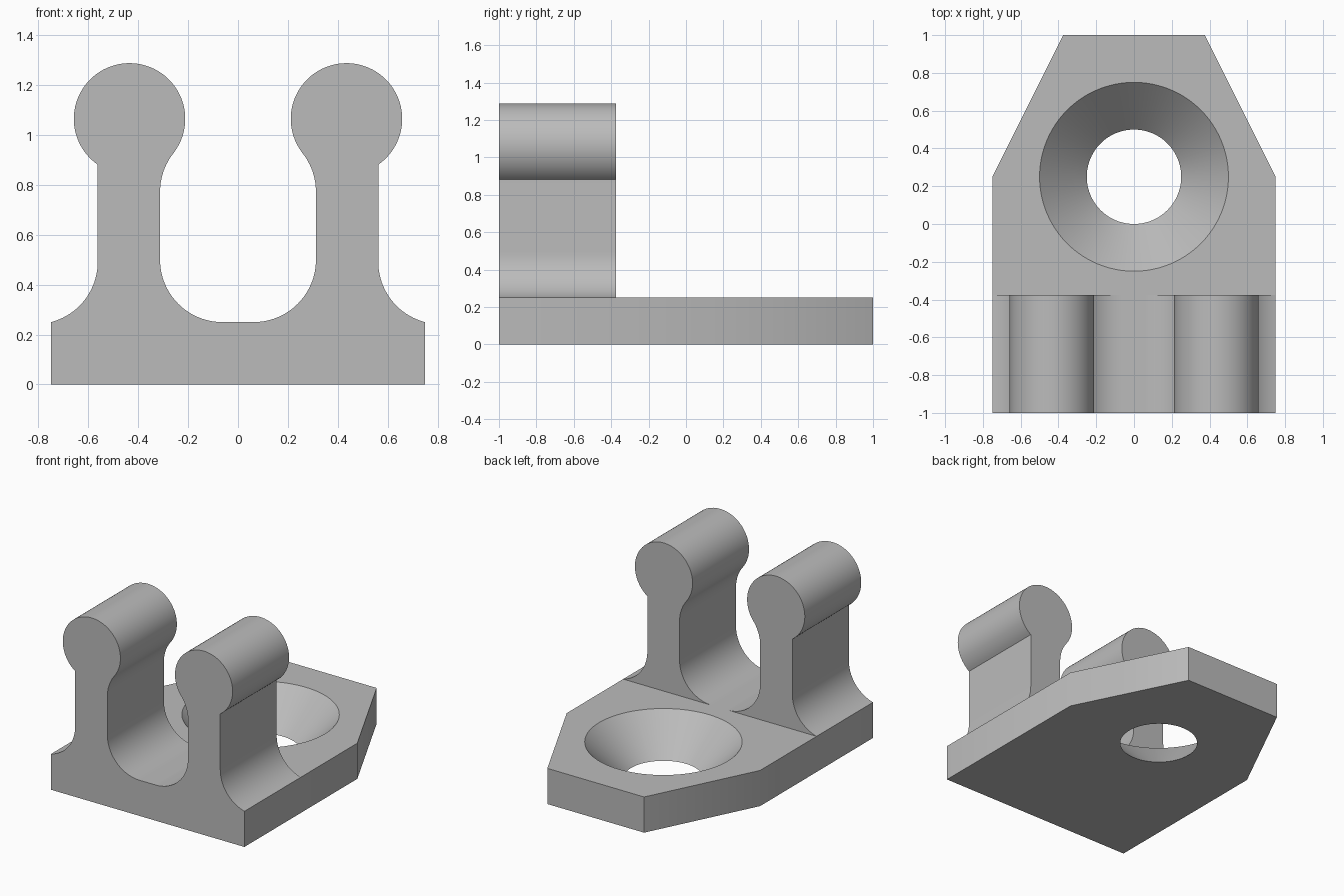
import bpy, bmesh
from math import sin, cos, radians, atan2, degrees, sqrt

cube = bpy.data.objects.get("Cube")
if cube:
    bpy.data.objects.remove(cube, do_unlink=True)

grey = bpy.data.materials.new("plain grey")
grey.use_nodes = True
colour = (0.5, 0.5, 0.5, 1)
grey.diffuse_color = colour
grey.node_tree.nodes["Principled BSDF"].inputs["Base Color"].default_value = colour


def prism(name, points, offset):
    """Extrude a closed loop of 3D points by an offset vector."""
    bm = bmesh.new()
    face = bm.faces.new([bm.verts.new(p) for p in points])
    ext = bmesh.ops.extrude_face_region(bm, geom=[face])
    verts = [g for g in ext["geom"] if isinstance(g, bmesh.types.BMVert)]
    bmesh.ops.translate(bm, verts=verts, vec=offset)
    bmesh.ops.recalc_face_normals(bm, faces=bm.faces)
    mesh = bpy.data.meshes.new(name)
    bm.to_mesh(mesh)
    bm.free()
    mesh.materials.append(grey)
    obj = bpy.data.objects.new(name, mesh)
    bpy.context.collection.objects.link(obj)
    return obj


def arc(cx, cz, r, start, end, steps):
    angles = [radians(start + (end - start) * i / steps) for i in range(steps + 1)]
    return [(cx + r * cos(a), cz + r * sin(a)) for a in angles]


def smooth(obj):
    bpy.ops.object.select_all(action='DESELECT')
    obj.select_set(True)
    bpy.context.view_layer.objects.active = obj
    bpy.ops.object.shade_smooth_by_angle(angle=radians(30))


# Base plate with tapered back corners
half = [(0.75, -1), (0.75, 0.25), (0.375, 1)]
outline = half + [(-x, y) for x, y in reversed(half)]
THICK = 0.25
base = prism("base_plate", [(x, y, 0) for x, y in outline], (0, 0, THICK))

# Countersunk screw hole, widening upward at 45 degrees
bpy.ops.mesh.primitive_cone_add(vertices=96, radius1=0.15, radius2=0.6, depth=0.45,
                                location=(0, 0.25, THICK / 2))
cutter = bpy.context.object
cutter.name = "hole_cutter"
cutter.hide_render = True
cutter.data.materials.append(grey)
bpy.context.view_layer.objects.active = base
cut = base.modifiers.new("countersink", 'BOOLEAN')
cut.operation = 'DIFFERENCE'
cut.solver = 'EXACT'
cut.object = cutter
bpy.ops.object.modifier_apply(modifier=cut.name)
bpy.data.objects.remove(cutter, do_unlink=True)
smooth(base)

# Clip arm: round head, necked stem, flared foot
HX, HZ, HR = 0.435, 1.065, 0.2235      # head circle
INNER, OUTER, R = 0.3125, 0.5625, 0.25  # stem sides and fillet radius
neck_x = INNER - R
neck_z = HZ - sqrt((HR + R) ** 2 - (HX - neck_x) ** 2)
neck = degrees(atan2(HZ - neck_z, HX - neck_x))
corner = degrees(atan2(-sqrt(HR ** 2 - (OUTER - HX) ** 2), OUTER - HX))
foot_x = OUTER + R
foot_z = THICK + sqrt(R ** 2 - (foot_x - 0.75) ** 2)
foot = 180 + degrees(atan2(foot_z - THICK, foot_x - 0.75))

profile = (arc(HX, HZ, HR, corner, 180 + neck, 56)
           + arc(neck_x, neck_z, R, neck, 0, 12)[1:]
           + arc(neck_x, THICK + R, R, 0, -90, 24)
           + arc(foot_x, foot_z, R, foot, 180, 20))

for name, side in (("left_clip_arm", 1), ("right_clip_arm", -1)):
    arm = prism(name, [(side * x, -1, z) for x, z in profile], (0, 0.625, 0))
    smooth(arm)
